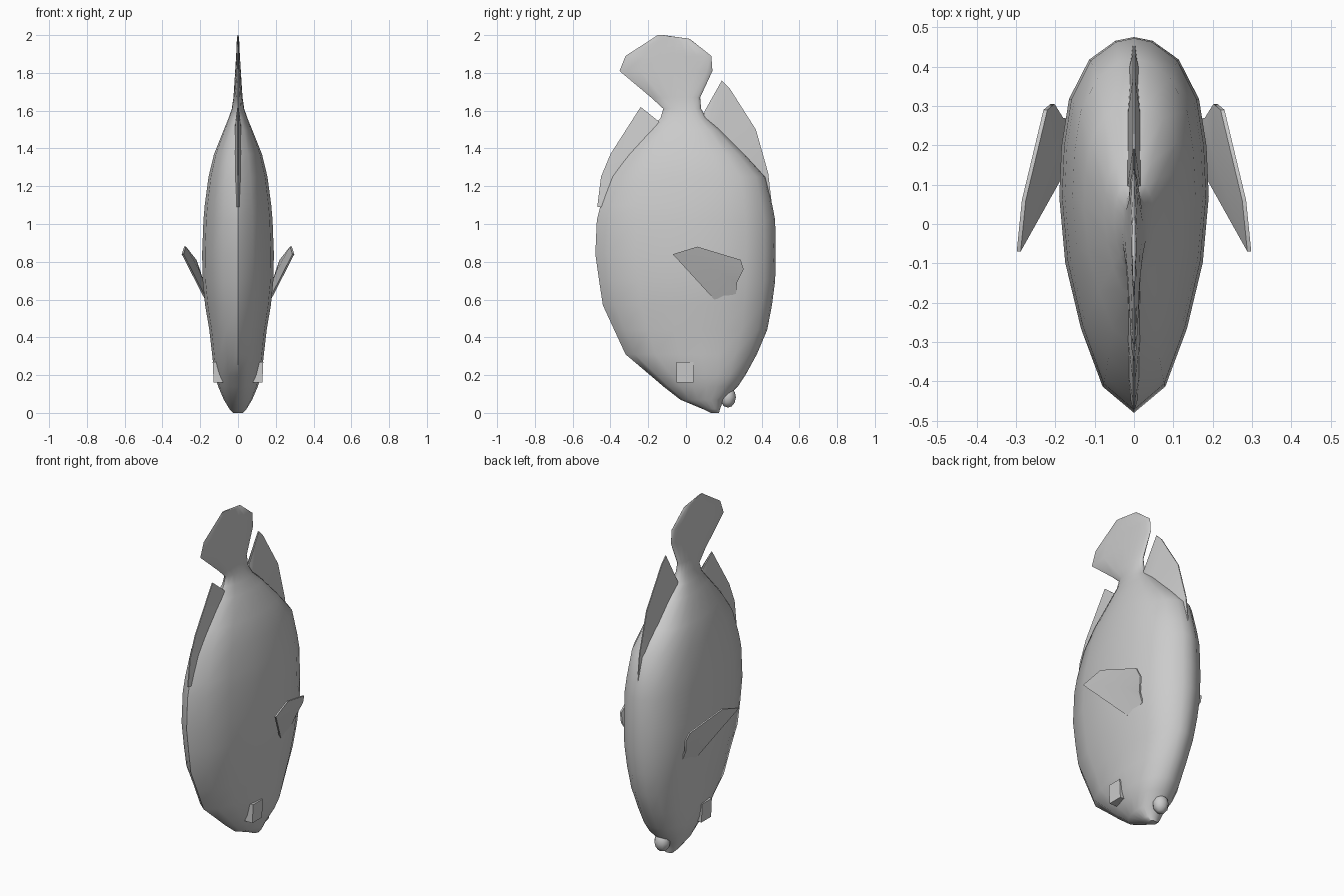
import bpy, bmesh, math
from mathutils import Vector

if "Cube" in bpy.data.objects:
    bpy.data.objects.remove(bpy.data.objects["Cube"])


def finish(name, bm, angle=50):
    bmesh.ops.recalc_face_normals(bm, faces=bm.faces)
    me = bpy.data.meshes.new(name)
    bm.to_mesh(me)
    bm.free()
    ob = bpy.data.objects.new(name, me)
    bpy.context.collection.objects.link(ob)
    bpy.ops.object.select_all(action='DESELECT')
    ob.select_set(True)
    bpy.context.view_layer.objects.active = ob
    bpy.ops.object.shade_smooth_by_angle(angle=math.radians(angle))
    return ob


# Egg-shaped half section: (fraction along y, fraction of half width)
HALF = [(-0.86, .42), (-0.55, .71), (-0.2, .92), (0.15, 1), (0.42, .97),
        (0.67, .87), (0.88, .6), (0.98, .25)]
SECTION = [(-1, 0)] + HALF + [(1, 0)] + [(a, -w) for a, w in reversed(HALF)]

# Body and tail stations: z, y min, y max, half width
STATIONS = [(0, .13, .175, .025), (.02, .09, .18, .045), (.07, -.03, .20, .075),
            (.14, -.12, .275, .105), (.20, -.19, .315, .125), (.31, -.32, .375, .137),
            (.44, -.38, .43, .152), (.57, -.44, .455, .174), (.70, -.46, .472, .187),
            (.84, -.48, .475, .19), (1.02, -.472, .472, .183), (1.10, -.452, .457, .176),
            (1.25, -.40, .42, .156), (1.37, -.31, .31, .127), (1.5, -.19, .18, .075),
            (1.56, -.135, .11, .05), (1.61, -.12, .08, .033), (1.67, -.185, .075, .024),
            (1.81, -.352, .14, .015), (1.89, -.32, .134, .01), (1.98, -.18, .02, .006),
            (2.0, -.15, -.12, .003)]

bm = bmesh.new()
rings = []
for z, y0, y1, w in STATIONS:
    c, h = (y0 + y1) / 2, (y1 - y0) / 2
    rings.append([bm.verts.new((w * b, c + h * a, z)) for a, b in SECTION])
n = len(SECTION)
for r, s in zip(rings, rings[1:]):
    for i in range(n):
        j = (i + 1) % n
        bm.faces.new((r[i], r[j], s[j], s[i]))
bm.faces.new(rings[0])
bm.faces.new(rings[-1])
finish("body_and_tail", bm)


# Wedge-shaped fins on the centre plane, sharp outside and thick at the root
def median_fin(name, outer, inner, root=.018):
    bm = bmesh.new()
    for s in (-1, 1):
        o = [bm.verts.new((s * .003, y, z)) for y, z in outer]
        b = [bm.verts.new((s * root, y, z)) for y, z in inner]
        for i in range(len(o) - 1):
            bm.faces.new((o[i], o[i + 1], b[i + 1], b[i]))
        if s < 0:
            first, fb = o, b
    for p, q in ((first, o), (fb, b)):
        for i in range(len(p) - 1):
            bm.faces.new((p[i], p[i + 1], q[i + 1], q[i]))
    for i in (0, -1):
        bm.faces.new((first[i], o[i], b[i], fb[i]))
    finish(name, bm, 40)


median_fin("dorsal_fin",
           [(-.47, 1.09), (-.45, 1.25), (-.40, 1.37), (-.24, 1.62), (-.14, 1.54)],
           [(-.41, 1.09), (-.36, 1.25), (-.27, 1.37), (-.16, 1.48), (-.11, 1.51)])
median_fin("anal_fin",
           [(.455, 1.1), (.435, 1.27), (.37, 1.5), (.23, 1.72), (.19, 1.76), (.10, 1.60)],
           [(.41, 1.1), (.37, 1.27), (.26, 1.38), (.15, 1.48), (.11, 1.52), (.085, 1.55)])

# Side fins and eyes, mirrored left and right
FIN = [(.293, -.07, .84), (.28, .06, .88), (.225, .29, .81), (.207, .305, .76),
       (.185, .27, .69), (.16, .265, .63), (.17, .15, .60)]
EYE = [(y, z) for y, z in ((-.05, .16), (.04, .16), (.04, .27), (-.05, .27))]
for side, s in (("left", -1), ("right", 1)):
    bm = bmesh.new()
    face = [Vector((s * x, y, z)) for x, y, z in FIN]
    layers = [[bm.verts.new(p + Vector((d, 0, 0))) for p in face] for d in (-.005, .005)]
    # pillow centre on each side
    mid = Vector((s * .215, .17, .75))
    for verts, d in zip(layers, (-.012, .012)):
        m = bm.verts.new(mid + Vector((d, 0, 0)))
        for i in range(len(verts)):
            bm.faces.new((verts[i], verts[(i + 1) % len(verts)], m))
    a, b = layers
    for i in range(len(a)):
        j = (i + 1) % len(a)
        bm.faces.new((a[i], a[j], b[j], b[i]))
    finish(side + "_side_fin", bm)

    bm = bmesh.new()
    inner = [bm.verts.new((s * .07, y, z)) for y, z in EYE]
    outer = [bm.verts.new((s * (.129 if z < .2 else .134), y, z)) for y, z in EYE]
    for i in range(4):
        j = (i + 1) % 4
        bm.faces.new((inner[i], inner[j], outer[j], outer[i]))
    bm.faces.new(inner)
    bm.faces.new(outer)
    finish(side + "_eye", bm)

# Lower lip bulging beyond the mouth notch
bm = bmesh.new()
bmesh.ops.create_uvsphere(bm, u_segments=10, v_segments=6, radius=1)
bmesh.ops.scale(bm, vec=(.045, .042, .055), verts=bm.verts)
bmesh.ops.translate(bm, vec=(0, .222, .083), verts=bm.verts)
finish("lower_lip", bm)
